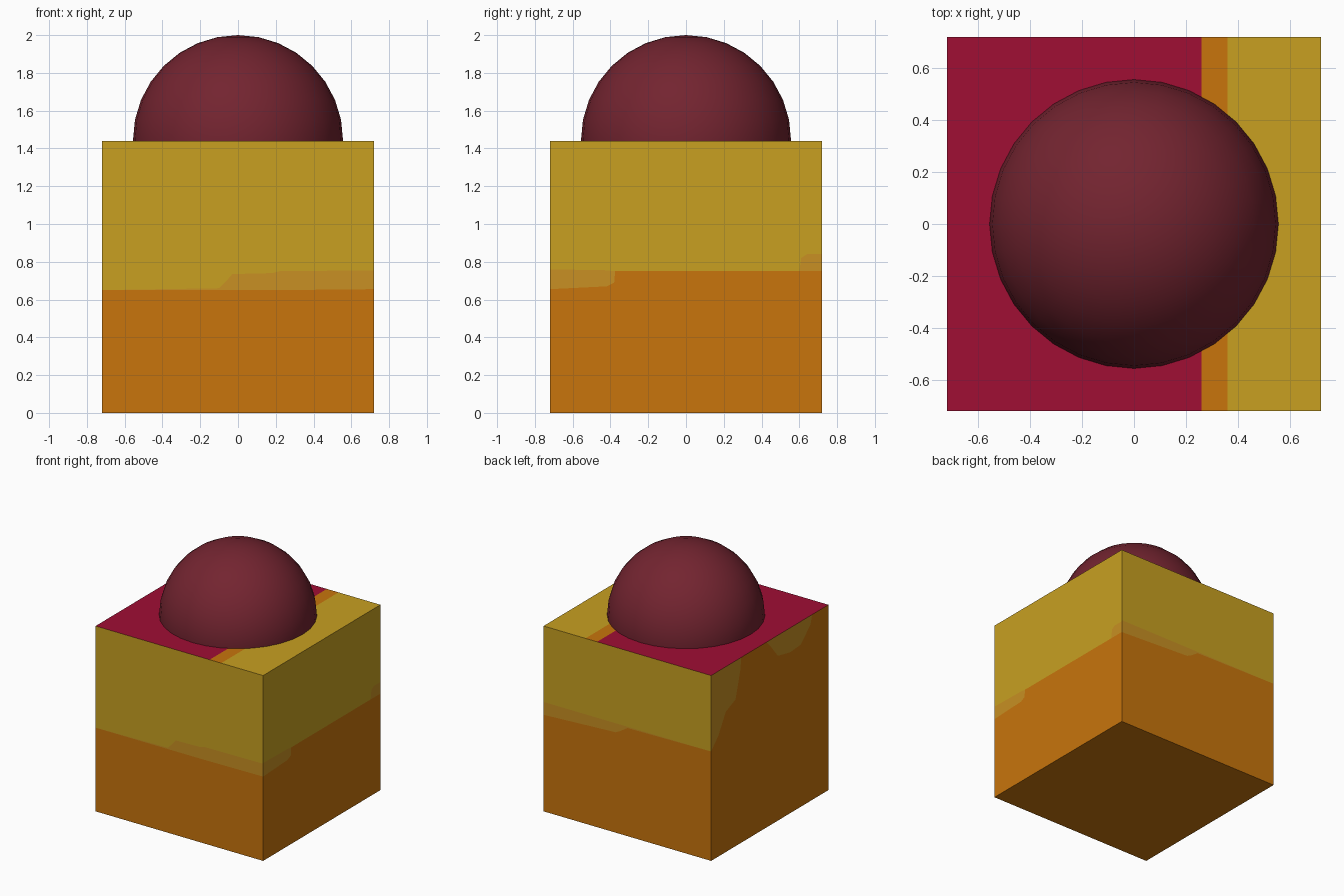
import bpy, bmesh
from mathutils import Vector

if "Cube" in bpy.data.objects:
    bpy.data.objects.remove(bpy.data.objects["Cube"])

H, TOP = 0.72, 1.44          # half width and height of the block


def material(name, rgb):
    lin = [((c / 255 + 0.055) / 1.055) ** 2.4 if c > 10 else c / 255 / 12.92 for c in rgb]
    m = bpy.data.materials.new(name)
    m.diffuse_color = (*lin, 1)
    m.use_nodes = True
    m.node_tree.nodes["Principled BSDF"].inputs["Base Color"].default_value = m.diffuse_color
    return m


orange = material("orange", (200, 117, 12))
blend = material("amber_blend", (200, 144, 35))
yellow = material("yellow", (200, 160, 33))
red = material("crimson", (160, 14, 52))
maroon = material("maroon", (115, 36, 48))
ORANGE, BLEND, YELLOW, RED = range(4)

bm = bmesh.new()


def face(points, mat):
    """Add one outward-facing polygon, dropping repeated points."""
    pts = []
    for p in map(Vector, points):
        if all((p - q).length > 1e-5 for q in pts):
            pts.append(p)
    if len(pts) < 3:
        return
    f = bm.faces.new([bm.verts.new(p) for p in pts])
    f.normal_update()
    if f.normal.dot(f.calc_center_median() - Vector((0, 0, TOP / 2))) < 0:
        f.normal_flip()
    f.material_index = mat


def wall(place, profile):
    """Side wall in three bands; profile rows: position, blend bottom, blend top."""
    for (u0, a0, b0), (u1, a1, b1) in zip(profile, profile[1:]):
        levels0, levels1 = (0, a0, b0, TOP), (0, a1, b1, TOP)
        for k, mat in enumerate((ORANGE, BLEND, YELLOW)):
            face([place(u0, levels0[k]), place(u1, levels1[k]),
                  place(u1, levels1[k + 1]), place(u0, levels0[k + 1])], mat)


# front, right and back walls
wall(lambda u, z: (u, -H, z), [
    (-H, .65, .65), (-.1, .65, .66), (-.06, .65, .70), (-.03, .65, .735),
    (.18, .65, .74), (.22, .65, .75), (H, .655, .755)])
wall(lambda u, z: (H, u, z), [
    (-H, .655, .76), (-.42, .67, .755), (-.38, .69, .75), (-.375, .75, .75),
    (.6, .75, .75), (.61, .75, .82), (.64, .75, .84), (H, .75, .84)])
wall(lambda u, z: (u, H, z), [
    (-H, .85, .85), (0, .84, .85), (.06, .80, .85), (.1, .78, .85), (H, .75, .85)])
# left wall: orange with two amber patches rising to the top edge
left = [
    (-H, TOP), (-.52, TOP), (-.50, 1.37), (-.38, 1.26), (-.25, 1.25), (-.10, 1.28),
    (0, 1.40), (.04, TOP), (.35, TOP), (.36, 1.35), (.42, 1.14), (.54, 1.09),
    (.63, .94), (H, .85)]
wall(lambda u, z: (-H, u, z), [(y, z, TOP) for y, z in left])

# striped top and plain base
for x0, x1, mat in ((-H, .26, RED), (.26, .36, ORANGE), (.36, H, YELLOW)):
    face([(x0, -H, TOP), (x1, -H, TOP), (x1, H, TOP), (x0, H, TOP)], mat)
face([(-H, -H, 0), (H, -H, 0), (H, H, 0), (-H, H, 0)], ORANGE)

bmesh.ops.remove_doubles(bm, verts=bm.verts, dist=1e-5)
mesh = bpy.data.meshes.new("block")
bm.to_mesh(mesh)
bm.free()
for m in (orange, blend, yellow, red):
    mesh.materials.append(m)
bpy.context.collection.objects.link(bpy.data.objects.new("block", mesh))

# smooth ball sunk halfway into the block
bpy.ops.mesh.primitive_uv_sphere_add(segments=32, ring_count=16, radius=.556,
                                     location=(0, 0, 1.444))
ball = bpy.context.object
ball.name = "dome"
ball.data.materials.append(maroon)
bpy.ops.object.shade_smooth()
